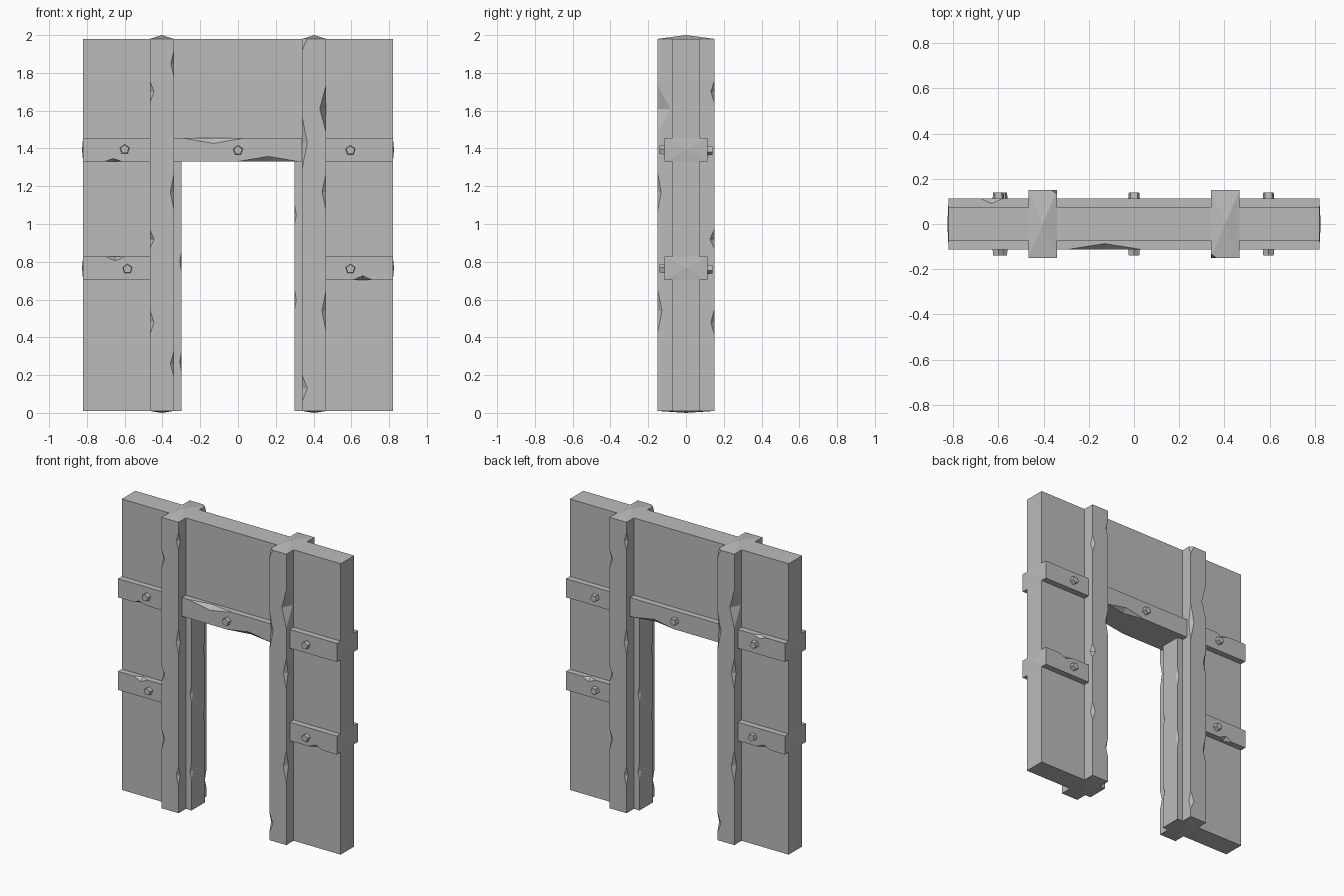
import bpy, bmesh, math
from itertools import combinations
from mathutils import Vector, Matrix

cube = bpy.data.objects.get("Cube")
if cube:
    bpy.data.objects.remove(cube)

X, Y, Z = Vector((1, 0, 0)), Vector((0, 1, 0)), Vector((0, 0, 1))

stone = bpy.data.materials.new("plain_grey")
stone.use_nodes = True
GREY = (0.5, 0.5, 0.5, 1)
stone.diffuse_color = GREY
stone.node_tree.nodes["Principled BSDF"].inputs["Base Color"].default_value = GREY


def add_object(name, bm):
    bmesh.ops.recalc_face_normals(bm, faces=bm.faces)
    mesh = bpy.data.meshes.new(name)
    bm.to_mesh(mesh)
    bm.free()
    mesh.materials.append(stone)
    obj = bpy.data.objects.new(name, mesh)
    bpy.context.collection.objects.link(obj)
    return obj


def beam(name, low, high, axis, peaks):
    """Box whose ends along an axis rise to shallow points; peaks = (low, high)."""
    low, high = Vector(low), Vector(high)
    size, mid = high - low, (low + high) / 2
    bm = bmesh.new()
    bmesh.ops.create_cube(bm, size=1, matrix=Matrix.Translation(mid) @ Matrix.Diagonal((*size, 1)))
    bm.normal_update()
    for sign, peak in zip((-1, 1), peaks):
        if peak:
            ends = [f for f in bm.faces if f.normal.dot(axis) * sign > 0.9]
            for v in bmesh.ops.poke(bm, faces=ends)["verts"]:
                v.co += axis * sign * peak
    return add_object(name, bm)


def chip(bm, mid, axis, half, a, b):
    """Add a tetrahedral cutter on an edge; a and b run inward along its two faces."""
    mid, e = Vector(mid), 0.002
    na, nb = a.normalized() * e, b.normalized() * e
    corner = mid - na - nb
    points = (corner - axis * half, corner + axis * half, mid + a - nb, mid + b - na)
    verts = [bm.verts.new(p) for p in points]
    for trio in combinations(verts, 3):
        bm.faces.new(trio)


def carve(obj, bm):
    """Cut all the chips out of an object and bake the result."""
    cutter = add_object("chip_cutter", bm)
    cutter.hide_render = True
    mod = obj.modifiers.new("chips", "BOOLEAN")
    mod.operation, mod.solver, mod.object = "DIFFERENCE", "EXACT", cutter
    bpy.context.view_layer.update()
    graph = bpy.context.evaluated_depsgraph_get()
    mesh = bpy.data.meshes.new_from_object(obj.evaluated_get(graph))
    obj.modifiers.clear()
    obj.data = mesh
    bpy.data.objects.remove(cutter)


# Wall with a doorway: arch outline extruded through its thickness
OUT, IN, T = 0.82, 0.298, 0.072
bm = bmesh.new()
outline = [(-OUT, 0.01), (-OUT, 1.98), (OUT, 1.98), (OUT, 0.01),
           (IN, 0.01), (IN, 1.39), (-IN, 1.39), (-IN, 0.01)]
face = bm.faces.new([bm.verts.new((x, -T, z)) for x, z in outline])
extruded = bmesh.ops.extrude_face_region(bm, geom=[face])["geom"]
bmesh.ops.translate(bm, vec=Y * 2 * T, verts=[v for v in extruded if isinstance(v, bmesh.types.BMVert)])
wall = add_object("wall", bm)

# Chips on the doorway jambs, the same when turned half round
bm = bmesh.new()
for side in (-1, 1):
    for facing, heights in ((side, (0.8, 0.27)), (-side, (1.05, 0.6))):
        for z in heights:
            chip(bm, (-IN * side, -T * facing, z), Z, 0.08, -X * side * 0.012, Y * facing * 0.02)
carve(wall, bm)

# Pillar: chips listed as height, half length, x depth, y depth
PX0, PX1, PY = 0.34, 0.467, 0.15
pillar = beam("left_pillar", (PX0, -PY, 0.01), (PX1, PY, 1.98), Z, (0.01, 0.02))
edges = [
    (PX1, -1, ((1.61, 0.14, 0.035, 0.07), (1.17, 0.12, 0.025, 0.02), (0.54, 0.13, 0.025, 0.025))),
    (PX1, 1, ((1.7, 0.07, 0.025, 0.02), (0.92, 0.06, 0.025, 0.025), (0.48, 0.08, 0.025, 0.02))),
    (PX0, -1, ((1.98, 0.07, 0.028, 0.02), (1.43, 0.16, 0.03, 0.02), (0.13, 0.08, 0.03, 0.02))),
    (PX0, 1, ((1.85, 0.08, 0.018, 0.02), (1.17, 0.11, 0.02, 0.02), (0.26, 0.08, 0.02, 0.02))),
]
bm = bmesh.new()
for x, facing, chips in edges:
    inward = -X if x == PX1 else X
    for z, half, dx, dy in chips:
        chip(bm, (x, PY * facing, z), Z, half, inward * dx, -Y * facing * dy)
carve(pillar, bm)
twin = bpy.data.objects.new("right_pillar", pillar.data)
twin.rotation_euler.z = math.pi
bpy.context.collection.objects.link(twin)

# Cross beams: one over the doorway, one short beam on each side
BY, END = 0.113, 0.82
LOW, HIGH = (0.703, 0.828), (1.33, 1.456)
lintel = beam("lintel_beam", (-END, -BY, HIGH[0]), (END, BY, HIGH[1]), X, (0.006, 0.006))
left = beam("left_lower_beam", (0.4, -BY, LOW[0]), (END, BY, LOW[1]), X, (0, 0.006))
right = beam("right_lower_beam", (-END, -BY, LOW[0]), (-0.4, BY, LOW[1]), X, (0.006, 0))

# Beam chips: x, facing, top or bottom edge, half length, z depth, y depth
for obj, (z0, z1), chips in (
    (lintel, HIGH, ((-0.13, -1, 1, 0.19, 0.032, 0.028), (0.16, -1, -1, 0.19, 0.03, 0.03),
                    (-0.66, -1, -1, 0.06, 0.018, 0.03), (-0.63, 1, 1, 0.06, 0.02, 0.025),
                    (0.16, 1, -1, 0.17, 0.03, 0.03))),
    (left, LOW, ((0.66, -1, -1, 0.06, 0.025, 0.03), (0.65, 1, 1, 0.06, 0.025, 0.025))),
    (right, LOW, ((-0.65, -1, 1, 0.06, 0.025, 0.03), (-0.66, 1, -1, 0.06, 0.025, 0.03))),
):
    bm = bmesh.new()
    for x, facing, up, half, dz, dy in chips:
        z = z1 if up > 0 else z0
        chip(bm, (x, BY * facing, z), X, half, -Z * up * dz, -Y * facing * dy)
    carve(obj, bm)

# Five-sided bolts on both faces of the beams
spots = [(-0.6, 1.395), (0, 1.39), (0.595, 1.39), (-0.585, 0.762), (0.595, 0.762)]
for x, z in spots:
    for facing, label in ((-1, "front"), (1, "back")):
        bm = bmesh.new()
        turn = Matrix.Rotation(-facing * math.pi / 2, 4, "X")
        place = Matrix.Translation((x, facing * 0.122, z)) @ turn
        bmesh.ops.create_cone(bm, cap_ends=True, segments=5, radius1=0.028,
                              radius2=0.024, depth=0.036, matrix=place)
        add_object(label + "_bolt", bm)
